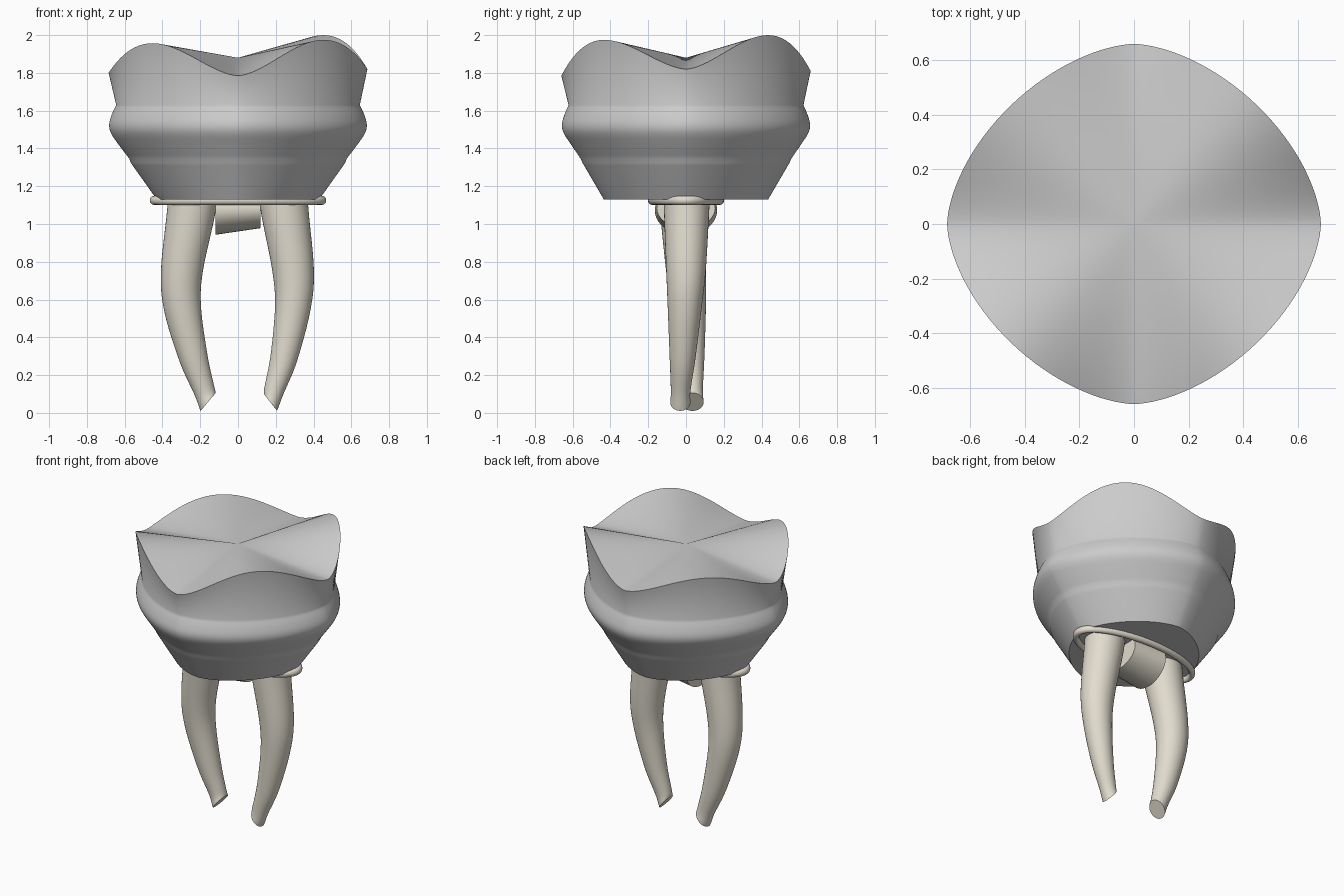
import bpy, bmesh, math
from mathutils import Vector

if "Cube" in bpy.data.objects:
    bpy.data.objects.remove(bpy.data.objects["Cube"])

TAU = 2 * math.pi


def material(name, color):
    m = bpy.data.materials.new(name)
    m.diffuse_color = (*color, 1)
    m.use_nodes = True
    m.node_tree.nodes["Principled BSDF"].inputs["Base Color"].default_value = m.diffuse_color
    return m


root_mat = material("dentine", (0.76, 0.72, 0.62))


def loft(name, rings, mat=None, top_centre=None, close=False, angle=30):
    """Skin a list of vertex rings; cap both ends unless the loop closes."""
    bm = bmesh.new()
    loops = [[bm.verts.new(p) for p in r] for r in rings]
    n = len(loops[0])
    pairs = list(zip(loops, loops[1:]))
    if close:
        pairs.append((loops[-1], loops[0]))
    for a, b in pairs:
        for i in range(n):
            j = (i + 1) % n
            bm.faces.new((a[i], a[j], b[j], b[i]))
    if not close:
        bm.faces.new(loops[0][::-1])
        if top_centre:
            c = bm.verts.new(top_centre)
            for i in range(n):
                bm.faces.new((loops[-1][i], loops[-1][(i + 1) % n], c))
        else:
            bm.faces.new(loops[-1])
    bmesh.ops.recalc_face_normals(bm, faces=bm.faces)
    me = bpy.data.meshes.new(name)
    bm.to_mesh(me)
    bm.free()
    ob = bpy.data.objects.new(name, me)
    bpy.context.collection.objects.link(ob)
    if mat:
        me.materials.append(mat)
    bpy.ops.object.select_all(action='DESELECT')
    ob.select_set(True)
    bpy.context.view_layer.objects.active = ob
    bpy.ops.object.shade_smooth_by_angle(angle=math.radians(angle))
    return ob


def spline(pts, steps):
    """Catmull-Rom through tuples of any length."""
    v = [Vector(p) for p in pts]
    v = [2 * v[0] - v[1]] + v + [2 * v[-1] - v[-2]]
    out = []
    for k in range(1, len(v) - 2):
        p0, p1, p2, p3 = v[k - 1:k + 3]
        for s in range(steps):
            t = s / steps
            out.append(0.5 * (2 * p1 + (p2 - p0) * t + (2 * p0 - 5 * p1 + 4 * p2 - p3) * t * t
                              + (3 * p1 - p0 - 3 * p2 + p3) * t ** 3))
    out.append(v[-2])
    return out


# Crown: rounded-diamond section, belly bulge, four cusps, dished top
SEG = 128
CUSPS = [1.82, 2.0, 1.81, 1.93, 1.80, 1.957, 1.785, 1.975]


def rim_height(t):
    u = t / TAU * 8
    k = int(u) % 8
    f = 0.5 - 0.5 * math.cos(math.pi * (u - int(u)))
    return CUSPS[k] * (1 - f) + CUSPS[(k + 1) % 8] * f


def crown_ring(a, b, z, p=1.66):
    ring = []
    for i in range(SEG):
        t = TAU * i / SEG
        c, s = math.cos(t), math.sin(t)
        x = a * math.copysign(abs(c) ** (2 / p), c)
        y = b * math.copysign(abs(s) ** (2 / p), s)
        ring.append((x, y, z if z else rim_height(t)))
    return ring


belly = spline([(0.575, 0.557, 1.345), (0.632, 0.608, 1.42), (0.672, 0.647, 1.48),
                (0.682, 0.657, 1.525), (0.670, 0.645, 1.575), (0.645, 0.622, 1.63)], 4)
profile = [(0.43, 0.435, 1.13), (0.558, 0.54, 1.31), (0.568, 0.549, 1.325)] + [tuple(v) for v in belly]
rings = [crown_ring(*q) for q in profile] + [crown_ring(0.685, 0.66, None)]
loft("crown", rings, top_centre=(0, 0, 1.88), angle=40)


# Roots: tapering curved tubes (x, y, z, radius, tilt of section in degrees)
def root(name, side, pts):
    rings = []
    for x, y, z, r, tilt in spline(pts, 6):
        a = math.radians(tilt)
        ring = []
        for i in range(40):
            t = TAU * i / 40
            c, s = r * math.cos(t), r * math.sin(t)
            ring.append((side * (x - c * math.cos(a)), y + s * 0.95, z + c * math.sin(a)))
        rings.append(ring)
    loft(name, rings, root_mat, angle=40)


root("left_root", -1, [(0.235, -0.02, 1.2, 0.13, -8), (0.25, -0.015, 1.05, 0.127, -5),
                       (0.297, 0.0, 0.75, 0.111, 0), (0.293, 0.012, 0.55, 0.098, 8),
                       (0.235, 0.025, 0.29, 0.076, 18), (0.178, 0.034, 0.12, 0.058, 30),
                       (0.158, 0.035, 0.058, 0.062, 50)])
root("right_root", 1, [(0.235, 0.005, 1.2, 0.13, -8), (0.25, 0.003, 1.05, 0.125, -5),
                       (0.292, 0.0, 0.75, 0.110, 0), (0.289, -0.007, 0.55, 0.094, 8),
                       (0.242, -0.018, 0.29, 0.072, 17), (0.190, -0.028, 0.12, 0.055, 30),
                       (0.172, -0.03, 0.055, 0.056, 52)])

# Furcation: short tapered bar joining the roots under the crown
bar = [[(x, ry * math.cos(TAU * i / 40), zc + rz * math.sin(TAU * i / 40)) for i in range(40)]
       for x, ry, rz, zc in ((-0.12, 0.165, 0.13, 1.073), (0.12, 0.155, 0.105, 1.083))]
loft("furcation_bar", bar, root_mat)

# Neck ring: thin elliptical band around the root tops
band = []
for i in range(80):
    t = TAU * i / 80
    n = Vector((math.cos(t), math.sin(t), 0))
    c = Vector((0.445 * n.x, 0.18 * n.y, 1.125))
    band.append([c + n * 0.022 * math.cos(TAU * k / 12) + Vector((0, 0, 0.024 * math.sin(TAU * k / 12)))
                 for k in range(12)])
loft("neck_ring", band, root_mat, close=True, angle=60)
